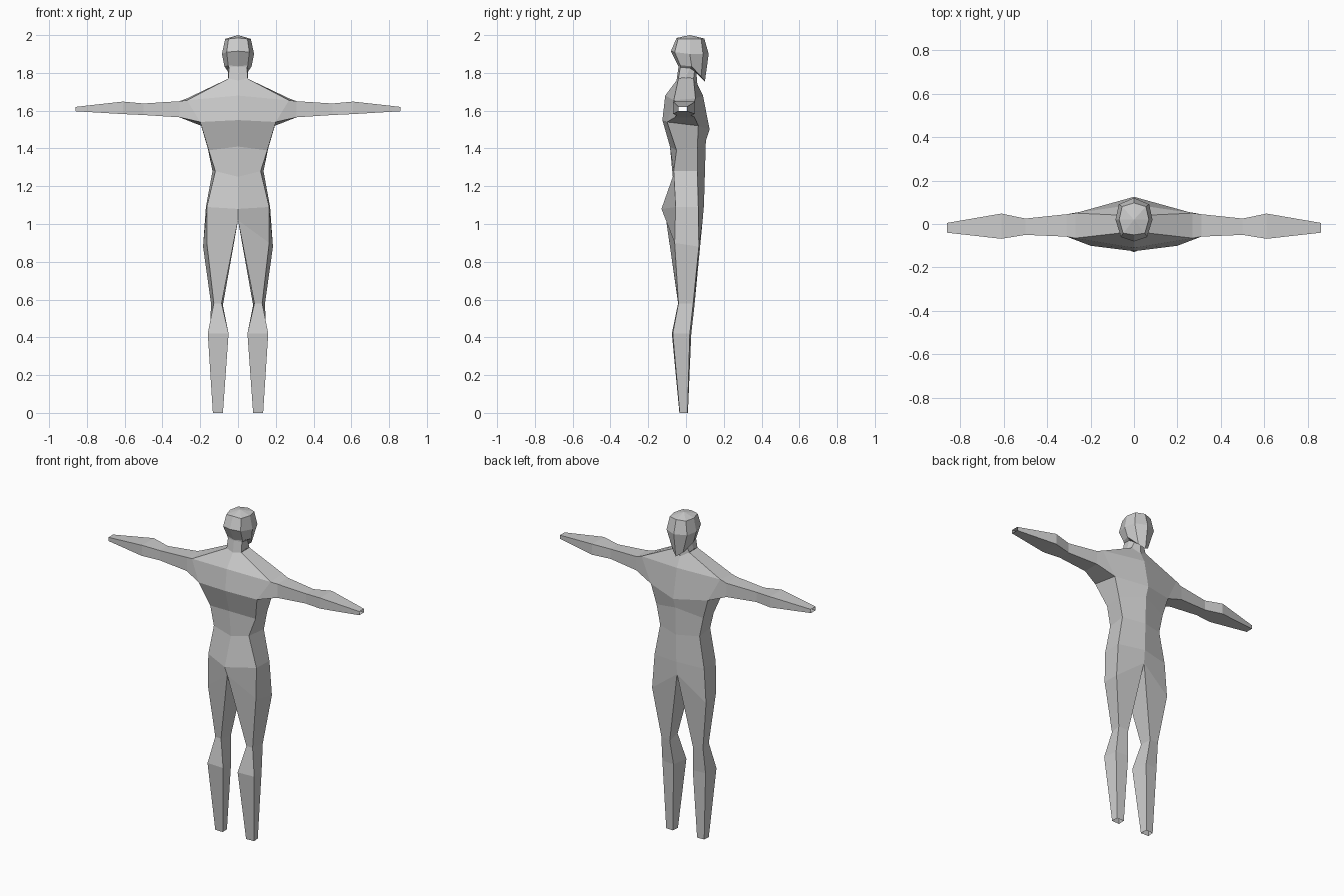
import bpy, bmesh


def loft(name, rings, closed=False, skip=()):
    """Skin a list of point rings with quads, then mirror across x = 0."""
    bm = bmesh.new()
    rows = [[bm.verts.new(p) for p in ring] for ring in rings]
    n = len(rows[0])
    for r in range(len(rows) - 1):
        a, b = rows[r], rows[r + 1]
        for i in range(n if closed else n - 1):
            if (r, i) not in skip:
                j = (i + 1) % n
                bm.faces.new((a[i], b[i], b[j], a[j]))
    bmesh.ops.remove_doubles(bm, verts=bm.verts[:], dist=0.0005)
    mesh = bpy.data.meshes.new(name)
    bm.to_mesh(mesh)
    bm.free()
    obj = bpy.data.objects.new(name, mesh)
    bpy.context.collection.objects.link(obj)
    mod = obj.modifiers.new("mirror", 'MIRROR')
    mod.use_clip = True
    return obj


# seam rings shared by neighbouring parts (back centre -> outer -> front centre)
neck = [(0, -.05, 1.76), (.05, -.04, 1.77), (.05, .04, 1.77), (0, .06, 1.74)]
shoulder = [(0, -.11, 1.68), (.27, -.065, 1.655), (.27, .05, 1.665), (0, .09, 1.68)]
chest = [(0, -.125, 1.55), (.2, -.1, 1.54), (.195, .065, 1.52), (0, .125, 1.50)]
hips = [(0, -.13, 1.08), (.165, -.055, 1.09), (.17, .065, 1.09), (0, .095, 1.10)]

# head and neck
loft("head", [
    [(0, .02, 2.0)] * 5,
    [(0, -.05, 1.985), (.05, -.042, 1.98), (.068, .02, 1.98), (.055, .08, 1.98), (0, .097, 1.982)],
    [(0, -.08, 1.915), (.06, -.06, 1.91), (.085, .02, 1.90), (.07, .09, 1.90), (0, .12, 1.90)],
    [(0, -.04, 1.835), (.052, -.03, 1.84), (.072, .03, 1.835), (.035, .08, 1.78), (0, .10, 1.755)],
    [(0, -.04, 1.83), (.048, -.03, 1.83), (.052, .02, 1.825), (.035, .045, 1.81), (0, .055, 1.80)],
    [neck[0], neck[1], (.053, 0, 1.775), neck[2], neck[3]],
])

# torso, left open where the arm joins
loft("torso", [
    neck, shoulder, chest,
    [(0, -.085, 1.41), (.155, -.05, 1.39), (.16, .06, 1.40), (0, .105, 1.44)],
    [(0, -.07, 1.25), (.12, -.065, 1.28), (.135, .06, 1.28), (0, .10, 1.27)],
    hips,
], skip={(1, 1)})

# arms: box sections from shoulder to open wrist
arm = [[shoulder[1], shoulder[2], chest[2], chest[1]]]
for x, y0, y1, z0, z1 in [(.31, -.058, .045, 1.565, 1.65), (.5, -.05, .025, 1.577, 1.638),
                          (.61, -.068, .048, 1.582, 1.648), (.86, -.04, .005, 1.597, 1.62)]:
    arm.append([(x, y0, z1), (x, y1, z1), (x, y1, z0), (x, y0, z0)])
loft("arms", arm, closed=True)

# legs: four-sided from hips to open ankle, the inner side starts at the crotch
leg = [
    [(0, -.105, 1.02), (.165, -.06, .90), (.185, .068, .88), (0, .088, 1.02)],
    [(.087, -.042, .58), (.128, -.04, .58), (.143, .038, .58), (.08, .045, .57)],
    [(.05, -.075, .42), (.16, -.07, .42), (.148, .02, .42), (.066, .028, .42)],
    [(.08, -.035, 0), (.133, -.033, 0), (.13, .008, 0), (.083, .01, 0)],
]
loft("pelvis", [hips, leg[0]])
loft("legs", leg, closed=True)
